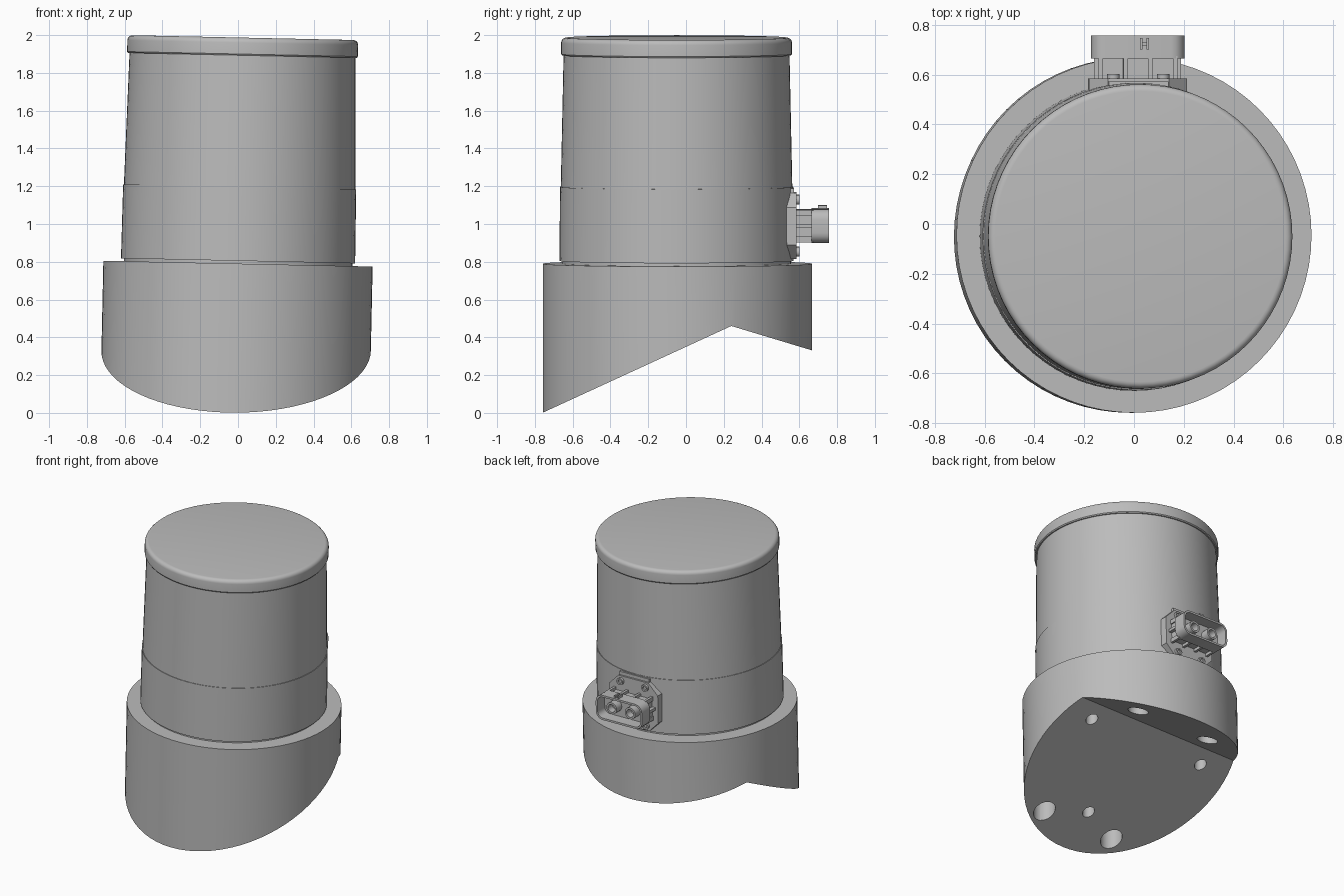
import bpy, bmesh, math
from mathutils import Matrix, Vector

cube = bpy.data.objects.get("Cube")
if cube:
    bpy.data.objects.remove(cube, do_unlink=True)

grey = bpy.data.materials.new("plain grey")
grey.use_nodes = True
grey.diffuse_color = (0.5, 0.5, 0.5, 1)
grey.node_tree.nodes["Principled BSDF"].inputs["Base Color"].default_value = (0.5, 0.5, 0.5, 1)

# The whole housing leans slightly towards +x about the top of the base
PIVOT = Vector((0, -0.045, 0.79))
LEAN = (Matrix.Translation(PIVOT) @ Matrix.Rotation(0.0215, 4, 'Y')
        @ Matrix.Translation(-PIVOT))
AXIS_Y = -0.05
SIDES = 72


def finish(name, bm, lean=True):
    bmesh.ops.recalc_face_normals(bm, faces=bm.faces)
    if lean:
        bm.transform(LEAN)
    mesh = bpy.data.meshes.new(name)
    bm.to_mesh(mesh)
    bm.free()
    obj = bpy.data.objects.new(name, mesh)
    bpy.context.collection.objects.link(obj)
    mesh.materials.append(grey)
    return obj


def select(obj):
    bpy.ops.object.select_all(action='DESELECT')
    obj.select_set(True)
    bpy.context.view_layer.objects.active = obj


def smooth(obj, angle=30):
    select(obj)
    bpy.ops.object.shade_smooth_by_angle(angle=math.radians(angle))


def lathe(name, profile, y=AXIS_Y):
    """Revolve (radius, height) points around the housing axis."""
    bm = bmesh.new()
    verts = [bm.verts.new((r, y, z)) for r, z in profile]
    edges = [bm.edges.new(pair) for pair in zip(verts, verts[1:])]
    bmesh.ops.spin(bm, geom=verts + edges, cent=(0, y, 0), axis=(0, 0, 1),
                   angle=math.tau, steps=SIDES)
    bmesh.ops.remove_doubles(bm, verts=bm.verts, dist=0.0002)
    return finish(name, bm)


def rounded(hw, hh, r, steps):
    """Outline of a rectangle with rounded (or clipped) corners."""
    pts = []
    for i, (sx, sz) in enumerate(((1, 1), (-1, 1), (-1, -1), (1, -1))):
        for k in range(steps + 1):
            a = math.pi / 2 * (i + k / steps)
            pts.append((sx * (hw - r) + r * math.cos(a), sz * (hh - r) + r * math.sin(a)))
    return pts


def prism(name, outline, centre, y0, y1, wall=0, depth=0):
    """Extrude an outline along y; optionally hollow out its rear end."""
    bm = bmesh.new()
    face = bm.faces.new([bm.verts.new((centre[0] + x, y0, centre[1] + z)) for x, z in outline])
    new = bmesh.ops.extrude_face_region(bm, geom=[face], use_keep_orig=True)["geom"]
    bmesh.ops.translate(bm, vec=(0, y1 - y0, 0),
                        verts=[g for g in new if isinstance(g, bmesh.types.BMVert)])
    bmesh.ops.recalc_face_normals(bm, faces=bm.faces)
    if wall:
        rear = [max(bm.faces, key=lambda f: f.calc_center_median().y)]
        bmesh.ops.inset_individual(bm, faces=rear, thickness=wall)
        bmesh.ops.inset_individual(bm, faces=rear, thickness=0.001, depth=-depth)
    return finish(name, bm)


def box(name, x, z, w, h, y0, y1):
    return prism(name, [(w / 2, h / 2), (-w / 2, h / 2), (-w / 2, -h / 2), (w / 2, -h / 2)],
                 (x, z), y0, y1)


def circle(r, n):
    return [(r * math.cos(math.tau * i / n), r * math.sin(math.tau * i / n)) for i in range(n)]


def cut(target, cutter):
    mod = target.modifiers.new("cut", 'BOOLEAN')
    mod.operation, mod.solver, mod.object = 'DIFFERENCE', 'EXACT', cutter
    select(target)
    bpy.ops.object.modifier_apply(modifier=mod.name)
    bpy.data.objects.remove(cutter, do_unlink=True)


# Base collar with a ridged underside
base = lathe("base_collar", [(0, -0.15), (0.713, -0.15), (0.713, 0.79), (0, 0.79)], -0.045)
bm = bmesh.new()
notch = [(-1.2, -0.202), (0.24, 0.46), (1.2, 0.17), (1.2, -1), (-1.2, -1)]
face = bm.faces.new([bm.verts.new((-1, y, z)) for y, z in notch])
new = bmesh.ops.extrude_face_region(bm, geom=[face], use_keep_orig=True)["geom"]
bmesh.ops.translate(bm, vec=(2, 0, 0), verts=[g for g in new if isinstance(g, bmesh.types.BMVert)])
cut(base, finish("notch_cutter", bm, lean=False))

# Mounting holes and small locating holes in the underside
for x, y, r, top in ((0.29, -0.58, 0.073, 0.6), (-0.29, -0.58, 0.073, 0.6),
                     (0.3, 0.4, 0.068, 0.7), (-0.3, 0.4, 0.068, 0.7),
                     (0.47, 0.125, 0.04, 0.6), (-0.47, 0.125, 0.04, 0.6),
                     (0, -0.47, 0.04, 0.33)):
    bm = bmesh.new()
    bmesh.ops.create_cone(bm, cap_ends=True, segments=24, radius1=r, radius2=r, depth=top + 0.1,
                          matrix=Matrix.Translation((x, y, (top - 0.1) / 2)))
    cut(base, finish("hole_cutter", bm, lean=False))
smooth(base)

# Housing
smooth(lathe("lower_housing", [(0, 0.77), (0.605, 0.77), (0.605, 0.805), (0.62, 0.805),
                               (0.617, 1.197), (0, 1.197)]))
smooth(lathe("upper_housing", [(0, 1.19), (0.613, 1.19), (0.598, 1.9), (0, 1.9)]))
arc = [(0.584 + 0.027 * math.cos(a), 1.96 + 0.027 * math.sin(a))
       for a in (math.pi / 2 * k / 5 for k in range(6))]
smooth(lathe("top_cap", [(0, 1.893), (0.606, 1.893), (0.611, 1.9)] + arc + [(0, 1.987)]))

# Rear connector: flange, neck, ribs and open shell
CX, CZ = 0.01, 0.992
prism("connector_flange", rounded(0.197, 0.175, 0.075, 1), (CX, CZ), 0.48, 0.585)
box("flange_pad", CX, 1.178, 0.24, 0.025, 0.5, 0.572)
box("connector_neck", CX, CZ, 0.3, 0.13, 0.57, 0.675)
for side in (-1, 1):
    for k in (-1.5, -0.5, 0.5, 1.5):
        box("neck_rib", CX + k * 0.1, CZ + side * 0.07, 0.018, 0.03, 0.57, 0.675)
    box("neck_side_rib", CX + side * 0.16, CZ, 0.03, 0.02, 0.57, 0.675)
    # Contacts inside the shell
    smooth(prism("contact_socket", circle(0.042, 20), (CX + side * 0.075, CZ),
                 0.67, 0.735, 0.014, 0.05))
    # Flange screws
    for sx in (-1, 1):
        smooth(prism("flange_screw", circle(0.025, 16), (CX + sx * 0.1, CZ + side * 0.138),
                     0.57, 0.602, 0.011, 0.01))
smooth(prism("connector_shell", rounded(0.187, 0.09, 0.055, 5), (CX, CZ),
             0.665, 0.757, 0.014, 0.082))
for dx in (-0.013, 0.013):
    box("shell_latch", 0.035 + dx, 1.085, 0.01, 0.03, 0.7, 0.747)
box("latch_bridge", 0.035, 1.08, 0.03, 0.02, 0.715, 0.73)
